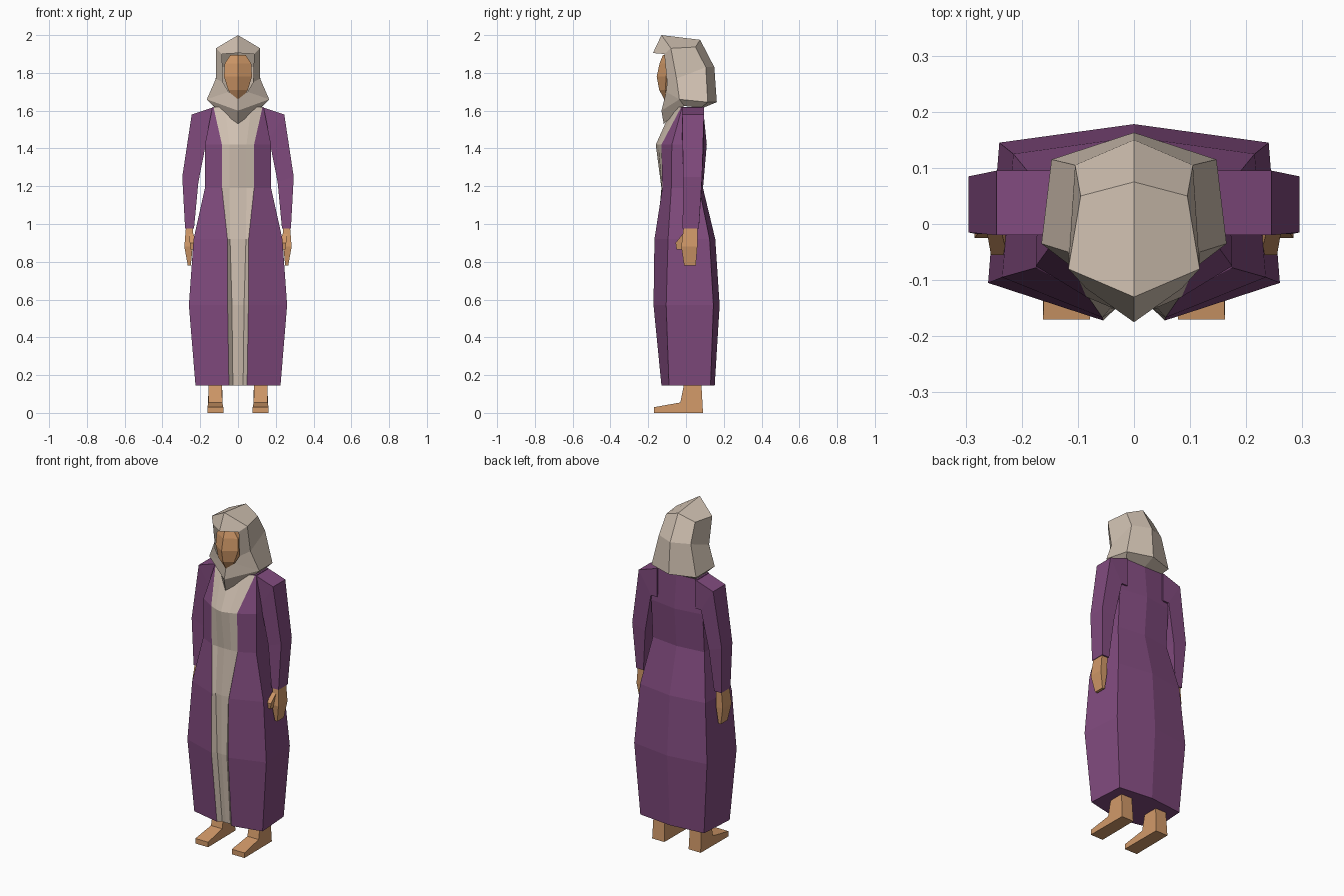
import bpy, bmesh

if "Cube" in bpy.data.objects:
    bpy.data.objects.remove(bpy.data.objects["Cube"])


def material(name, rgb):
    m = bpy.data.materials.new(name)
    m.diffuse_color = (*rgb, 1)
    m.use_nodes = True
    m.node_tree.nodes["Principled BSDF"].inputs["Base Color"].default_value = m.diffuse_color
    return m


PURPLE = material("purple cloth", (0.22, 0.07, 0.21))
CREAM = material("cream cloth", (0.63, 0.53, 0.44))
SKIN = material("skin", (0.64, 0.32, 0.14))


def loft(name, grids, mats, closed=False, caps=False, rule=lambda col: 0):
    """Skin rows of right-half points, then repeat them mirrored on the left."""
    bm = bmesh.new()
    for s in (1, -1):
        for rows in grids:
            vs = [[bm.verts.new((s * x, y, z)) for x, y, z in r] for r in rows]
            n = len(rows[0])
            for a, b in zip(vs, vs[1:]):
                for j in range(n if closed else n - 1):
                    k = (j + 1) % n
                    bm.faces.new((a[j], a[k], b[k], b[j])).material_index = rule(j)
            if caps:
                for r in (vs[0], vs[-1]):
                    bm.faces.new(r)
    bmesh.ops.remove_doubles(bm, verts=bm.verts, dist=0.0005)
    bmesh.ops.recalc_face_normals(bm, faces=bm.faces)
    me = bpy.data.meshes.new(name)
    bm.to_mesh(me)
    bm.free()
    for m in mats:
        me.materials.append(m)
    ob = bpy.data.objects.new(name, me)
    bpy.context.collection.objects.link(ob)
    return ob


def box_ring(outer, inner, y0, y1):
    """Four-sided section from an outer and an inner (x, z) point."""
    (xo, zo), (xi, zi) = outer, inner
    return [(xo, y0, zo), (xo, y1, zo), (xi, y1, zi), (xi, y0, zi)]


# Robe: height, then front centre, strip edge, robe edge, side front, side back, back
robe = [
    (0.145, (0, -.115), (.027, -.11), (.048, -.13), (.225, -.09), (.21, .13), (0, .152)),
    (0.57, (0, -.155), (.032, -.15), (.055, -.172), (.26, -.105), (.24, .145), (0, .178)),
    (0.92, (0, -.155), (.042, -.15), (.056, -.167), (.235, -.095), (.215, .125), (0, .155)),
    (1.19, (0, -.13), (.045, -.128), (.085, -.125), (.175, -.078), (.17, .07), (0, .09)),
    (1.42, (0, -.16), (.045, -.147), (.085, -.13), (.175, -.075), (.17, .085), (0, .11)),
    (1.62, (0, -.07), (.07, -.05), (.13, -.025), (.135, -.02), (.135, .085), (0, .09)),
]
loft("robe", [[[(x, y, r[0]) for x, y in r[1:]] for r in robe]], [PURPLE, CREAM],
     caps=True, rule=lambda col: 1 if col < 2 else 0)

# Sleeves
loft("sleeves", [[
    box_ring((.125, 1.62), (.125, 1.45), -.02, .095),
    box_ring((.245, 1.58), (.165, 1.45), -.02, .095),
    box_ring((.295, 1.25), (.21, 1.22), -.015, .085),
    box_ring((.28, .975), (.233, .975), -.018, .068),
]], [PURPLE], closed=True, caps=True)

# Hands with thumbs
loft("hands", [[
    box_ring((.275, .99), (.238, .99), -.012, .06),
    box_ring((.284, .88), (.24, .88), -.025, .06),
    box_ring((.266, .78), (.25, .78), -.01, .052),
], [
    box_ring((.262, .95), (.236, .95), -.015, .02),
    box_ring((.255, .90), (.226, .90), -.055, -.015),
    box_ring((.25, .865), (.23, .865), -.05, -.025),
]], [SKIN], closed=True, caps=True)

# Feet: a side profile between two sides, narrower at the ankle
foot = [(.09, 0, .04), (.08, .18, .035), (-.005, .18, .035),
        (-.03, .055, .037), (-.17, .03, .042), (-.17, 0, .042)]
loft("feet", [[[(.12 + s * w, y, z) for y, z, w in foot] for s in (-1, 1)]],
     [SKIN], closed=True, caps=True)

# Head, with a ridge down the middle of the face
head = [(1.66, -.115, .02, -.10), (1.71, -.142, .052, -.11), (1.78, -.155, .074, -.105),
        (1.85, -.14, .07, -.10), (1.895, -.122, .04, -.10)]
loft("head", [[[(0, yf, z), (x, ys, z), (x, .05, z), (0, .06, z)]
               for z, yf, x, ys in head]], [SKIN], caps=True)

# Hood: opening, front rim, back corner and back centre, then the underside
opening = [(0, -.175, 1.905), (.085, -.115, 1.9), (.08, -.1, 1.75),
           (.05, -.105, 1.70), (0, -.115, 1.66)]
rim = [(0, -.13, 2), (.117, -.08, 1.93), (.117, -.05, 1.77),
       (.165, -.035, 1.66), (0, -.13, 1.6)]
corner = [(0, .075, 1.975), (.095, .05, 1.937), (.105, .105, 1.83), (.147, .115, 1.645)]
back = [corner[0], corner[0], (0, .15, 1.83), (0, .163, 1.645)]
under = [(0, -.118, 1.53), (.13, -.01, 1.625), (.12, .08, 1.615), (0, .09, 1.615)]
loft("hood", [[opening, rim], [rim[:4], corner, back],
              [[rim[4], rim[3], corner[3], back[3]], under]], [CREAM])
